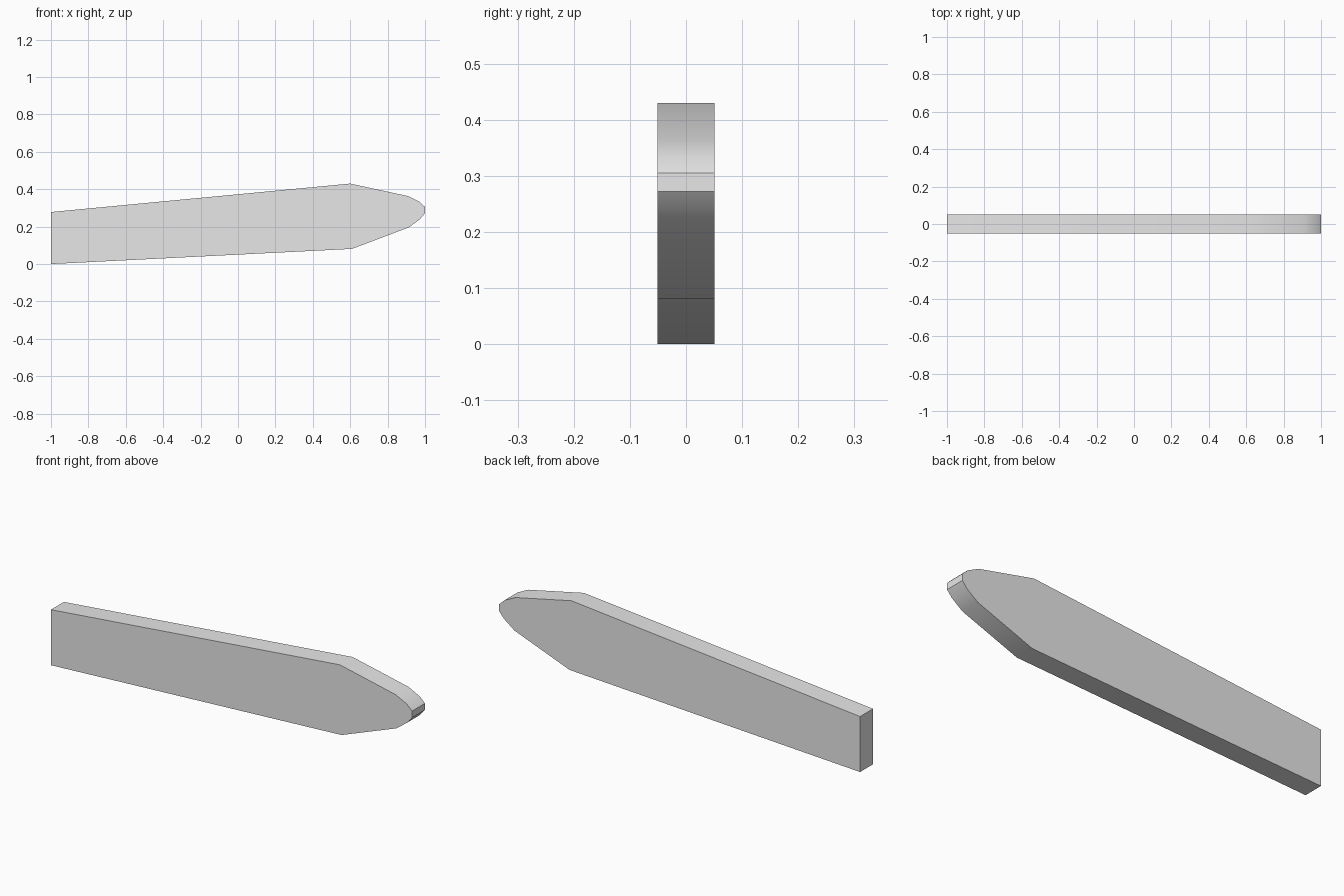
import bpy
import bmesh
import math

cube = bpy.data.objects.get("Cube")
if cube:
    bpy.data.objects.remove(cube, do_unlink=True)

# Plain grey material
grey = bpy.data.materials.new("light_grey")
grey.use_nodes = True
colour = (0.8, 0.8, 0.8, 1.0)
grey.diffuse_color = colour
grey.node_tree.nodes["Principled BSDF"].inputs["Base Color"].default_value = colour

# Side outline: tapered blade with a blunt rounded nose at +x
HALF_WIDTH = 0.051
outline = [
    (-1.0, 0.0), (0.61, 0.081), (0.914, 0.196), (0.973, 0.24),
    (1.0, 0.272), (1.0, 0.305), (0.97, 0.333), (0.91, 0.363),
    (0.6, 0.43), (-1.0, 0.278),
]

# Extrude the outline across the thickness
bm = bmesh.new()
front = bm.faces.new([bm.verts.new((x, -HALF_WIDTH, z)) for x, z in outline])
swept = bmesh.ops.extrude_face_region(bm, geom=[front], use_keep_orig=True)
back_verts = [g for g in swept["geom"] if isinstance(g, bmesh.types.BMVert)]
bmesh.ops.translate(bm, verts=back_verts, vec=(0, 2 * HALF_WIDTH, 0))
bmesh.ops.recalc_face_normals(bm, faces=bm.faces)

mesh = bpy.data.meshes.new("blade")
bm.to_mesh(mesh)
bm.free()
mesh.materials.append(grey)
blade = bpy.data.objects.new("blade", mesh)
bpy.context.collection.objects.link(blade)

# Soft nose, crisp rim
bpy.ops.object.select_all(action="DESELECT")
blade.select_set(True)
bpy.context.view_layer.objects.active = blade
bpy.ops.object.shade_smooth_by_angle(angle=math.radians(30))
